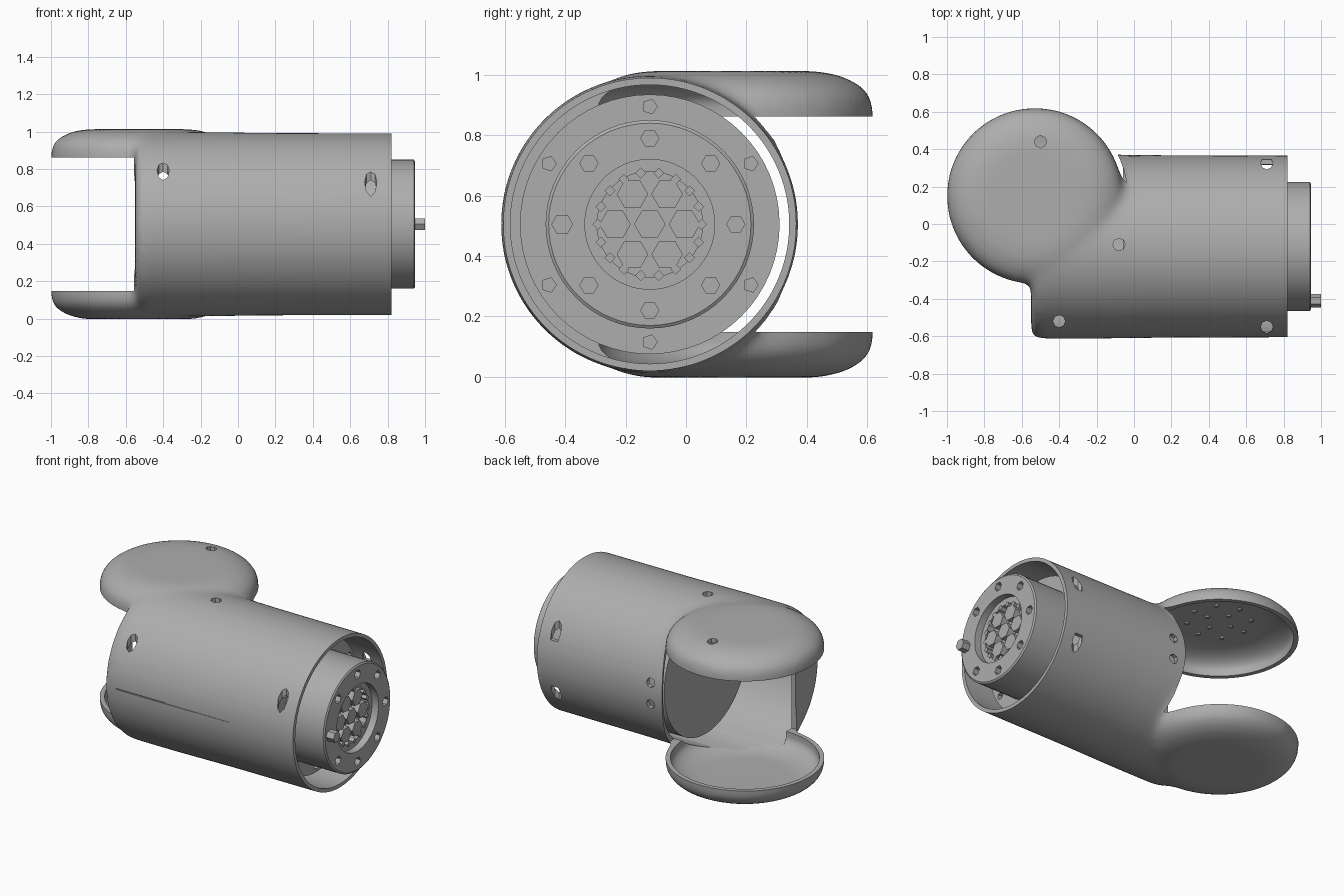
import bpy, bmesh, math
from mathutils import Matrix, Vector

old = bpy.data.objects.get("Cube")
if old:
    bpy.data.objects.remove(old)

grey = bpy.data.materials.new("plain grey")
grey.use_nodes = True
COLOUR = (0.42, 0.42, 0.42, 1)
grey.diffuse_color = COLOUR
grey.node_tree.nodes["Principled BSDF"].inputs["Base Color"].default_value = COLOUR

MID = 0.505                       # height of the tube axis
AXIS_Y = -0.12                    # sideways position of the tube axis
JOINT = Vector((-0.53, 0.15, 0))  # upright axis of the joint pads
TURN = {"x": Matrix.Rotation(math.pi / 2, 4, "Y"),
        "y": Matrix.Rotation(-math.pi / 2, 4, "X"),
        "z": Matrix.Identity(4)}


def to_object(name, bm):
    bmesh.ops.recalc_face_normals(bm, faces=bm.faces)
    mesh = bpy.data.meshes.new(name)
    bm.to_mesh(mesh)
    bm.free()
    obj = bpy.data.objects.new(name, mesh)
    bpy.context.collection.objects.link(obj)
    mesh.materials.append(grey)
    return obj


def lathe(name, profile, origin, axis="z", steps=96):
    """Spin (radius, height) points around an axis through origin."""
    bm = bmesh.new()
    verts = [bm.verts.new((r, 0, h)) for r, h in profile]
    edges = [bm.edges.new(pair) for pair in zip(verts, verts[1:])]
    bmesh.ops.spin(bm, geom=verts + edges, cent=(0, 0, 0), axis=(0, 0, 1),
                   angle=math.tau, steps=steps, use_duplicate=False)
    bmesh.ops.remove_doubles(bm, verts=bm.verts, dist=0.0001)
    bm.transform(Matrix.Translation(origin) @ TURN[axis])
    return to_object(name, bm)


def rods(name, places, radius, length, axis, sides=6):
    """Several separate prisms, centred on the given places."""
    bm = bmesh.new()
    for place in places:
        bmesh.ops.create_cone(bm, cap_ends=True, segments=sides, radius1=radius,
                              radius2=radius, depth=length,
                              matrix=Matrix.Translation(place) @ TURN[axis])
    return to_object(name, bm)


def box(name, low, high):
    bm = bmesh.new()
    bmesh.ops.create_cube(bm, size=1)
    for v in bm.verts:
        v.co = [l + (c + 0.5) * (h - l) for c, l, h in zip(v.co, low, high)]
    return to_object(name, bm)


def apply(obj, mod):
    bpy.ops.object.select_all(action="DESELECT")
    bpy.context.view_layer.objects.active = obj
    obj.select_set(True)
    bpy.ops.object.modifier_apply(modifier=mod.name)


def combine(obj, tool, operation="DIFFERENCE"):
    mod = obj.modifiers.new("combine", "BOOLEAN")
    mod.operation, mod.object, mod.solver = operation, tool, "EXACT"
    apply(obj, mod)
    bpy.data.objects.remove(tool)


def pad_solid(name, side, inset):
    """Domed disc; side is 1 for the upper pad and -1 for the lower."""
    profile = [(0, 0.508 - inset)]
    for i in range(11):
        a = math.pi / 2 * (1 - i / 10)
        profile.append((0.25 + (0.22 - inset) * math.cos(a),
                        0.388 + (0.12 - inset) * math.sin(a)))
    profile += [(0.47 - inset, 0.27), (0, 0.27)]
    return lathe(name, [(r, side * h) for r, h in profile],
                 JOINT + Vector((0, 0, MID)))


def around(x, radius, angles):
    return [(x, AXIS_Y + radius * math.cos(math.radians(a)),
             MID + radius * math.sin(math.radians(a))) for a in angles]


tube_origin = (0, AXIS_Y, MID)

# Outer body: tube blended into two joint pads
shell = lathe("outer_shell", [(0, -0.55), (0.45, -0.55), (0.48, -0.54), (0.493, -0.5),
                              (0.493, -0.2), (0.488, 0.2), (0.486, 0.95), (0, 0.95)],
              tube_origin, "x")
for side in (1, -1):
    combine(shell, pad_solid("pad", side, 0), "UNION")
remesh = shell.modifiers.new("remesh", "REMESH")
remesh.mode, remesh.voxel_size = "VOXEL", 0.02
apply(shell, remesh)
blend = shell.modifiers.new("blend", "SMOOTH")
blend.factor, blend.iterations = 0.5, 16
apply(shell, blend)

# Hollow inside
cavity = lathe("cavity", [(0, -0.52), (0.462, -0.52), (0.462, 1.1), (0, 1.1)],
               tube_origin, "x")
for side in (1, -1):
    combine(cavity, pad_solid("pad_cavity", side, 0.03), "UNION")
combine(shell, cavity)
combine(shell, box("end_trim", (0.82, -1, -1), (1.3, 1, 2)))

# Slot between the pads
slot = rods("slot", [JOINT + Vector((0, 0, MID))], 0.495, 0.715, "z", 96)
combine(slot, box("slot_side", (-1.2, -0.5, MID - 0.3575), (-0.555, 0.2, MID + 0.3575)),
        "UNION")
combine(shell, slot)

# Screw holes and side seam
combine(shell, rods("top_holes", [(-0.5, 0.44, 1), (-0.08, -0.11, 1), (0.71, 0.325, 0.8),
                                  (0.71, -0.55, 0.75), (-0.4, -0.52, 0.8)],
                    0.033, 0.3, "z", 8))
combine(shell, rods("low_hole", [(0.71, 0.325, 0.2)], 0.033, 0.3, "z", 8))
combine(shell, rods("back_holes", [(0, 0.35, MID - 0.07), (0, 0.35, MID + 0.07)],
                    0.03, 0.2, "y", 8))
combine(shell, box("seam", (-0.45, -0.63, MID), (0.36, -0.604, MID + 0.007)))

# Motor inside the tube, with a stepped front and a recess
motor = lathe("motor", [(0, -0.06), (0.43, -0.06), (0.43, 0.65), (0.345, 0.65),
                        (0.345, 0.94), (0.335, 0.947), (0.215, 0.947), (0.215, 0.90),
                        (0.175, 0.90), (0.175, 0.85), (0, 0.85)], tube_origin, "x", 64)
combine(motor, rods("face_holes", around(0.95, 0.285, range(-135, 136, 45)),
                    0.03, 0.12, "x"))
combine(motor, rods("flange_holes", around(0.65, 0.39, (31, 90, 149, 211, 270, 329)),
                    0.025, 0.1, "x", 5))

# Small fittings on the motor and under the upper pad
peg = rods("locating_peg", around(0.96, 0.29, [180]), 0.036, 0.08, "x")
nuts = rods("centre_nuts", around(0.87, 0, [0]) + around(0.87, 0.115, range(0, 360, 60)),
            0.052, 0.07, "x")
teeth = rods("gear_teeth", around(0.875, 0.172, range(0, 360, 20)), 0.018, 0.06, "x", 4)
studs = rods("pad_studs", [JOINT + Vector((r * math.cos(a), r * math.sin(a), 0.982))
                           for r, n in ((0.09, 4), (0.19, 8))
                           for a in (math.tau * k / n for k in range(n))],
             0.014, 0.02, "z")

for obj in (shell, motor, peg, nuts, teeth, studs):
    bpy.ops.object.select_all(action="DESELECT")
    bpy.context.view_layer.objects.active = obj
    obj.select_set(True)
    bpy.ops.object.shade_smooth_by_angle(angle=math.radians(30))
